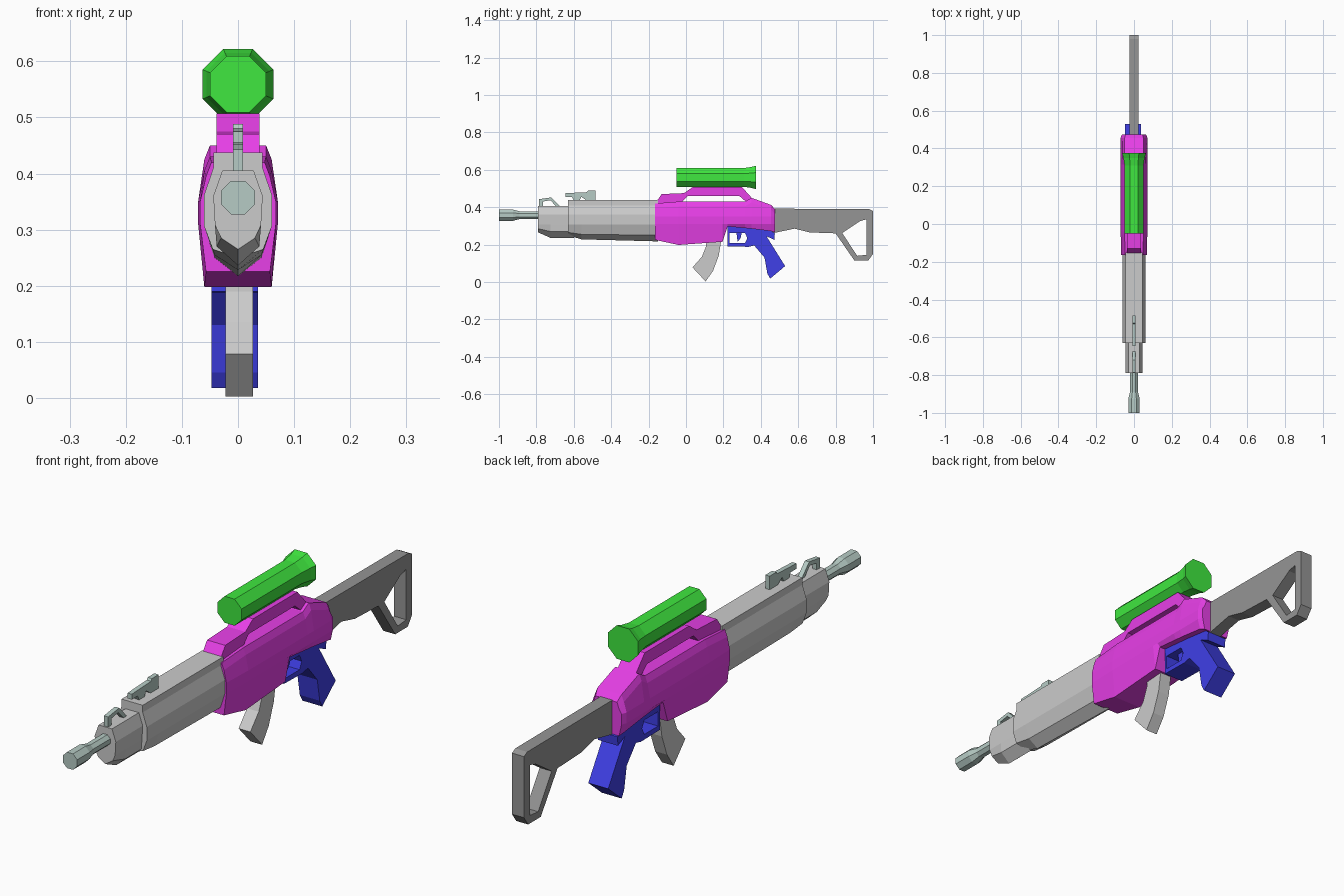
import bpy, bmesh, math


def material(name, rgb):
    m = bpy.data.materials.new(name)
    m.diffuse_color = (*rgb, 1)
    return m


MAGENTA = material("magenta", (0.8, 0.05, 0.8))
GREEN = material("green", (0.05, 0.8, 0.05))
BLUE = material("blue", (0.05, 0.05, 0.8))
STEEL = material("steel", (0.47, 0.6, 0.56))
DARK = material("dark", (0.3, 0.3, 0.3))


def finish(name, bm, mat):
    bmesh.ops.recalc_face_normals(bm, faces=bm.faces)
    me = bpy.data.meshes.new(name)
    bm.to_mesh(me)
    bm.free()
    if mat:
        me.materials.append(mat)
    ob = bpy.data.objects.new(name, me)
    bpy.context.collection.objects.link(ob)
    return ob


def plate(name, outline, x0, x1, mat=None, holes=()):
    """Side profile (y, z) with optional holes, extruded from x0 to x1."""
    bm = bmesh.new()
    for loop in (outline, *holes):
        vs = [bm.verts.new((x0, y, z)) for y, z in loop]
        for a, b in zip(vs, vs[1:] + vs[:1]):
            bm.edges.new((a, b))
    bmesh.ops.triangle_fill(bm, edges=bm.edges[:], use_beauty=True)
    ext = bmesh.ops.extrude_face_region(bm, geom=bm.faces[:])
    for g in ext["geom"]:
        if isinstance(g, bmesh.types.BMVert):
            g.co.x = x1
    return finish(name, bm, mat)


def loft(name, rings, mat=None):
    """Skin equal-length rings of points and cap both ends."""
    bm = bmesh.new()
    rows = [[bm.verts.new(p) for p in r] for r in rings]
    n = len(rows[0])
    for a, b in zip(rows, rows[1:]):
        for i in range(n):
            j = (i + 1) % n
            bm.faces.new((a[i], a[j], b[j], b[i]))
    bm.faces.new(rows[0])
    bm.faces.new(rows[-1])
    return finish(name, bm, mat)


def mirrored(y, half):
    """Full ring from a right-hand half section listed top to bottom."""
    left = [(-x, y, z) for x, z in reversed(half) if x > 0]
    return [(x, y, z) for x, z in half] + left


def octagon(y, apothem, zc):
    r = apothem / math.cos(math.pi / 8)
    return [(r * math.cos(a), y, zc + r * math.sin(a))
            for a in (math.pi / 8 + k * math.pi / 4 for k in range(8))]


# Barrel with wider muzzle
loft("barrel", [octagon(y, r, 0.357) for y, r in
                ((-1, 0.03), (-0.925, 0.03), (-0.89, 0.021), (-0.75, 0.021))], STEEL)

# Front nose of the handguard
top = [(0.028, 0.405), (0.044, 0.36), (0.041, 0.308)]
loft("handguard_nose", [
    mirrored(-0.79, top + [(0.03, 0.285), (0, 0.265)]),
    mirrored(-0.725, top + [(0.038, 0.27), (0, 0.236)]),
    mirrored(-0.60, top + [(0.038, 0.27), (0, 0.236)])])

# Main handguard
top = [(0.044, 0.437), (0.044, 0.41), (0.061, 0.36), (0.061, 0.308)]
loft("handguard", [
    mirrored(-0.63, top + [(0.045, 0.265), (0, 0.25)]),
    mirrored(-0.56, top + [(0.042, 0.255), (0, 0.228)]),
    mirrored(-0.15, top + [(0.042, 0.25), (0, 0.217)])])

# Receiver body: y, top, bottom, width factor
stations = [(-0.165, 0.42, 0.225, 0.95), (-0.04, 0.43, 0.198, 1), (0.195, 0.43, 0.215, 1),
            (0.222, 0.43, 0.297, 1), (0.315, 0.43, 0.288, 1), (0.35, 0.45, 0.285, 1),
            (0.455, 0.412, 0.272, 1), (0.475, 0.39, 0.265, 0.9)]
loft("receiver", [mirrored(y, [(0.05 * w, t), (0.06 * w, t - 0.025), (0.071 * w, 0.35),
                               (0.071 * w, 0.31), (0.06 * w, b)])
                  for y, t, b, w in stations], MAGENTA)

# Raised rail over the receiver with see-through slot
plate("top_rail", [(-0.165, 0.40), (-0.165, 0.42), (-0.13, 0.47), (-0.01, 0.475),
                   (0.035, 0.507), (0.30, 0.507), (0.36, 0.44), (0.44, 0.40)],
      -0.038, 0.038, MAGENTA,
      [[(-0.02, 0.43), (0.01, 0.46), (0.285, 0.46), (0.32, 0.43)]])

# Scope with flared rear
loft("scope", [octagon(y, r, 0.559) for y, r in
               ((-0.05, 0.05), (0.31, 0.05), (0.35, 0.056), (0.375, 0.063))], GREEN)

# Stock with open triangle
plate("stock", [(0.46, 0.392), (0.98, 0.39), (1.0, 0.38), (1.0, 0.15), (0.975, 0.115),
                (0.90, 0.115), (0.80, 0.26), (0.66, 0.265), (0.58, 0.285), (0.46, 0.26)],
      -0.025, 0.025, DARK,
      [[(0.835, 0.262), (0.93, 0.325), (0.965, 0.335), (0.965, 0.145), (0.915, 0.14)]])

# Curved magazine
plate("magazine", [(0.11, 0.23), (0.107, 0.19), (0.085, 0.135), (0.035, 0.078), (0.105, 0.003),
                   (0.145, 0.06), (0.175, 0.14), (0.19, 0.23)], -0.022, 0.027)

# Pistol grip with trigger guard loop
plate("grip", [(0.222, 0.30), (0.30, 0.31), (0.42, 0.30), (0.475, 0.26), (0.472, 0.225),
               (0.43, 0.245), (0.53, 0.085), (0.45, 0.018), (0.435, 0.045), (0.42, 0.13),
               (0.365, 0.195), (0.335, 0.188), (0.222, 0.19)],
      -0.047, 0.036, BLUE,
      [[(0.233, 0.262), (0.315, 0.262), (0.328, 0.235), (0.315, 0.208), (0.233, 0.208)]])
plate("trigger", [(0.27, 0.27), (0.30, 0.27), (0.292, 0.235), (0.277, 0.215), (0.272, 0.24)],
      -0.012, 0.012, BLUE)

# Sights
plate("front_sight", [(-0.785, 0.40), (-0.785, 0.443), (-0.72, 0.452), (-0.67, 0.40),
                      (-0.69, 0.40), (-0.725, 0.437), (-0.765, 0.43), (-0.765, 0.40)],
      -0.009, 0.009, STEEL)
plate("rear_sight", [(-0.645, 0.455), (-0.645, 0.475), (-0.53, 0.48), (-0.525, 0.488),
                     (-0.485, 0.488), (-0.485, 0.435), (-0.53, 0.435), (-0.56, 0.455),
                     (-0.57, 0.435), (-0.60, 0.435), (-0.61, 0.455)],
      -0.009, 0.009, STEEL)
